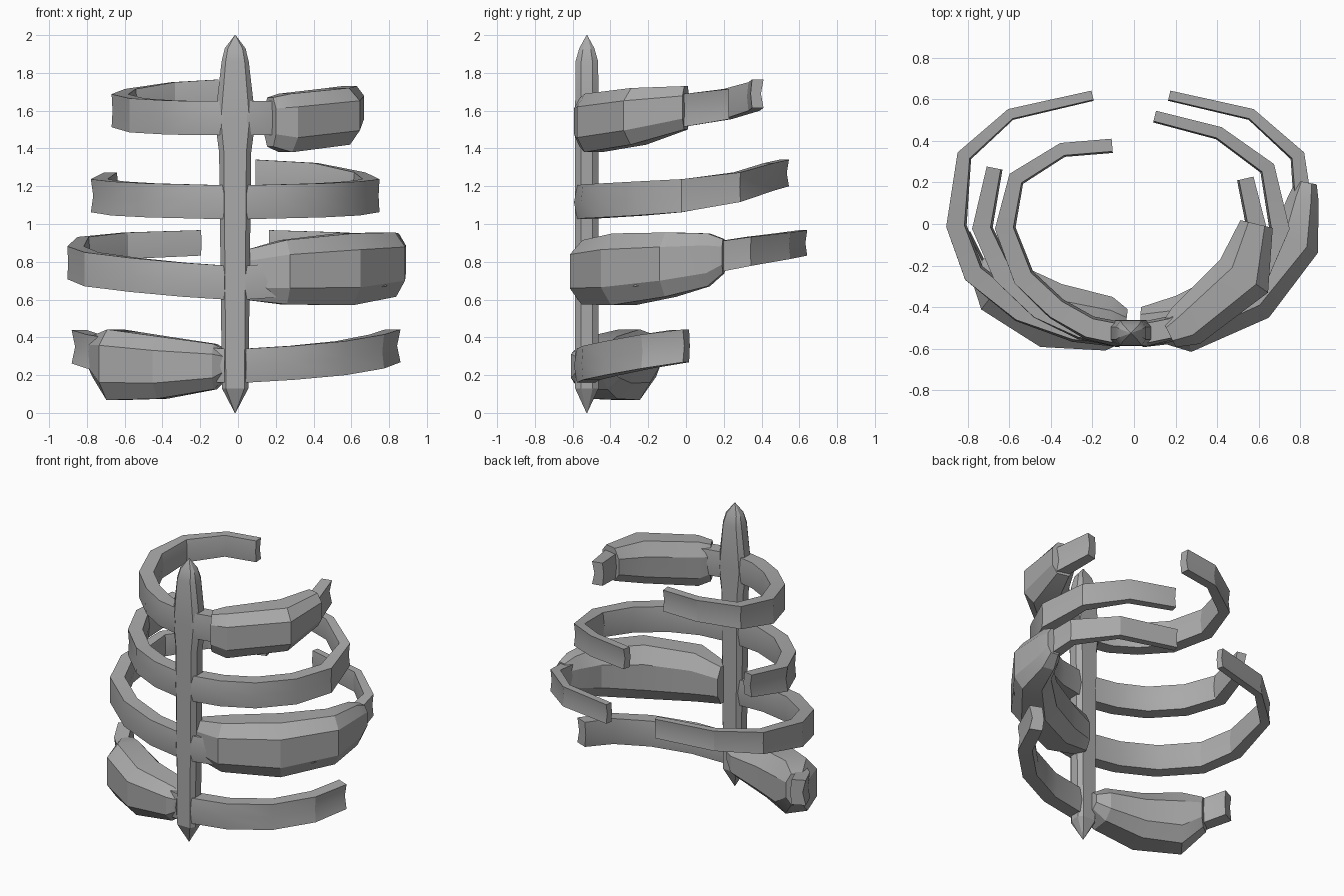
import bpy, bmesh, math
from mathutils import Vector

if "Cube" in bpy.data.objects:
    bpy.data.objects.remove(bpy.data.objects["Cube"])

bone = bpy.data.materials.new("bone_grey")
bone.use_nodes = True
bone.diffuse_color = (0.4, 0.4, 0.4, 1)
bone.node_tree.nodes["Principled BSDF"].inputs["Base Color"].default_value = (0.4, 0.4, 0.4, 1)

UP = Vector((0, 0, 1))
MID = -0.015  # centre line of the breastbone


def loft(name, rings):
    """Skin a list of equal-length rings and close both ends."""
    bm = bmesh.new()
    loops = [[bm.verts.new(p) for p in ring] for ring in rings]
    n = len(loops[0])
    for a, b in zip(loops, loops[1:]):
        for i in range(n):
            j = (i + 1) % n
            bm.faces.new((a[i], a[j], b[j], b[i]))
    bm.faces.new(loops[0])
    bm.faces.new(loops[-1])
    bmesh.ops.remove_doubles(bm, verts=bm.verts, dist=0.0005)
    bmesh.ops.recalc_face_normals(bm, faces=bm.faces)
    me = bpy.data.meshes.new(name)
    bm.to_mesh(me)
    bm.free()
    ob = bpy.data.objects.new(name, me)
    bpy.context.collection.objects.link(ob)
    me.materials.append(bone)
    bpy.ops.object.select_all(action='DESELECT')
    ob.select_set(True)
    bpy.context.view_layer.objects.active = ob
    bpy.ops.object.shade_smooth_by_angle(angle=math.radians(24))
    return ob


def sweep(name, stations, profile):
    """Stations are (x, y, z, half width, half height); profile(t) gives (outward, up) pairs."""
    pts = [Vector(s[:3]) for s in stations]
    rings = []
    for k, s in enumerate(stations):
        t = pts[min(k + 1, len(pts) - 1)] - pts[max(k - 1, 0)]
        t.z = 0
        out = t.normalized().cross(UP)
        if out.dot(Vector((pts[k].x, pts[k].y, 0))) < 0:
            out = -out
        prof = profile(k / (len(stations) - 1))
        rings.append([pts[k] + out * u * s[3] + UP * v * s[4] for u, v in prof])
    return loft(name, rings)


def rib_profile(t):
    m = 0.35 - 0.8 * t
    return [(1, 1), (1 + m, 0), (1, -1), (-1, -1), (-1.25, 0), (-1, 1)]


def chunk_profile(t):
    return [(0.5, 1), (1, 0.55), (1, -0.5), (0.55, -1), (-0.5, -1), (-1, -0.5), (-1, 0.45), (-0.5, 1)]


def rib(name, side, path):
    """Path is (distance from centre line, y, z); the rib gets slimmer to its end."""
    st = []
    for d, y, z in path:
        f = max(0, y + 0.1) / 0.7
        st.append((MID + side * d, y, z, 0.047 - 0.024 * f, 0.09 - 0.022 * f))
    return sweep(name, st, rib_profile)


# Breastbone: tapered eight-sided blade with pointed ends
def blade_ring(z, hx, hy):
    c = Vector((MID, -0.525, z))
    oct_ = [(1, 0.5), (0.7, 1), (-0.7, 1), (-1, 0.5), (-1, -0.5), (-0.7, -1), (0.7, -1), (1, -0.5)]
    return [c + Vector((u * hx, v * hy, 0)) for u, v in oct_]


loft("breastbone", [blade_ring(*r) for r in (
    (0, 0.002, 0.002), (0.13, 0.07, 0.062), (1.38, 0.085, 0.062),
    (1.55, 0.108, 0.062), (1.86, 0.072, 0.06), (1.93, 0.055, 0.04), (2, 0.002, 0.002))])

# Ribs
top = [(0.05, -0.53, 1.56), (0.2, -0.5, 1.56), (0.36, -0.41, 1.565), (0.52, -0.26, 1.575),
       (0.61, -0.02, 1.6), (0.555, 0.22, 1.635), (0.33, 0.36, 1.675), (0.09, 0.38, 1.69)]
upper = [(0.05, -0.53, 1.115), (0.24, -0.5, 1.12), (0.44, -0.41, 1.125), (0.62, -0.24, 1.135),
         (0.72, -0.02, 1.15), (0.66, 0.27, 1.195), (0.425, 0.44, 1.25), (0.115, 0.52, 1.27)]
lower = [(0.05, -0.53, 0.69), (0.27, -0.51, 0.705), (0.53, -0.42, 0.73), (0.76, -0.24, 0.76),
         (0.845, -0.01, 0.795), (0.805, 0.33, 0.855), (0.58, 0.53, 0.885), (0.185, 0.62, 0.9)]
bottom = [(0.05, -0.53, 0.25), (0.3, -0.5, 0.265), (0.56, -0.39, 0.29), (0.75, -0.21, 0.325),
          (0.835, 0, 0.355)]
stub = bottom[:-1] + [(0.825, -0.06, 0.35)]

for label, side in (("left", 1), ("right", -1)):
    rib(label + "_top_rib", side, top[:6] if side > 0 else top)
    rib(label + "_upper_rib", side, upper if side > 0 else upper[:6])
    rib(label + "_lower_rib", side, lower)
    rib(label + "_bottom_rib", side, bottom if side > 0 else stub)

# Thick growths wrapped round three of the ribs
sweep("left_top_growth", [
    (0.17, -0.53, 1.54, 0.07, 0.13), (0.25, -0.49, 1.535, 0.11, 0.155),
    (0.53, -0.25, 1.57, 0.14, 0.15), (0.59, 0, 1.615, 0.08, 0.115)], chunk_profile)
sweep("left_lower_growth", [
    (0.03, -0.47, 0.73, 0.07, 0.13), (0.24, -0.48, 0.745, 0.14, 0.17),
    (0.56, -0.33, 0.76, 0.15, 0.19), (0.78, -0.08, 0.785, 0.12, 0.17),
    (0.815, 0.12, 0.81, 0.075, 0.14), (0.83, 0.2, 0.83, 0.05, 0.09)], chunk_profile)
sweep("right_bottom_growth", [
    (-0.04, -0.49, 0.26, 0.08, 0.06), (-0.12, -0.48, 0.245, 0.13, 0.12),
    (-0.4, -0.44, 0.24, 0.16, 0.165), (-0.65, -0.3, 0.255, 0.14, 0.187),
    (-0.74, -0.18, 0.3, 0.07, 0.11)], chunk_profile)
